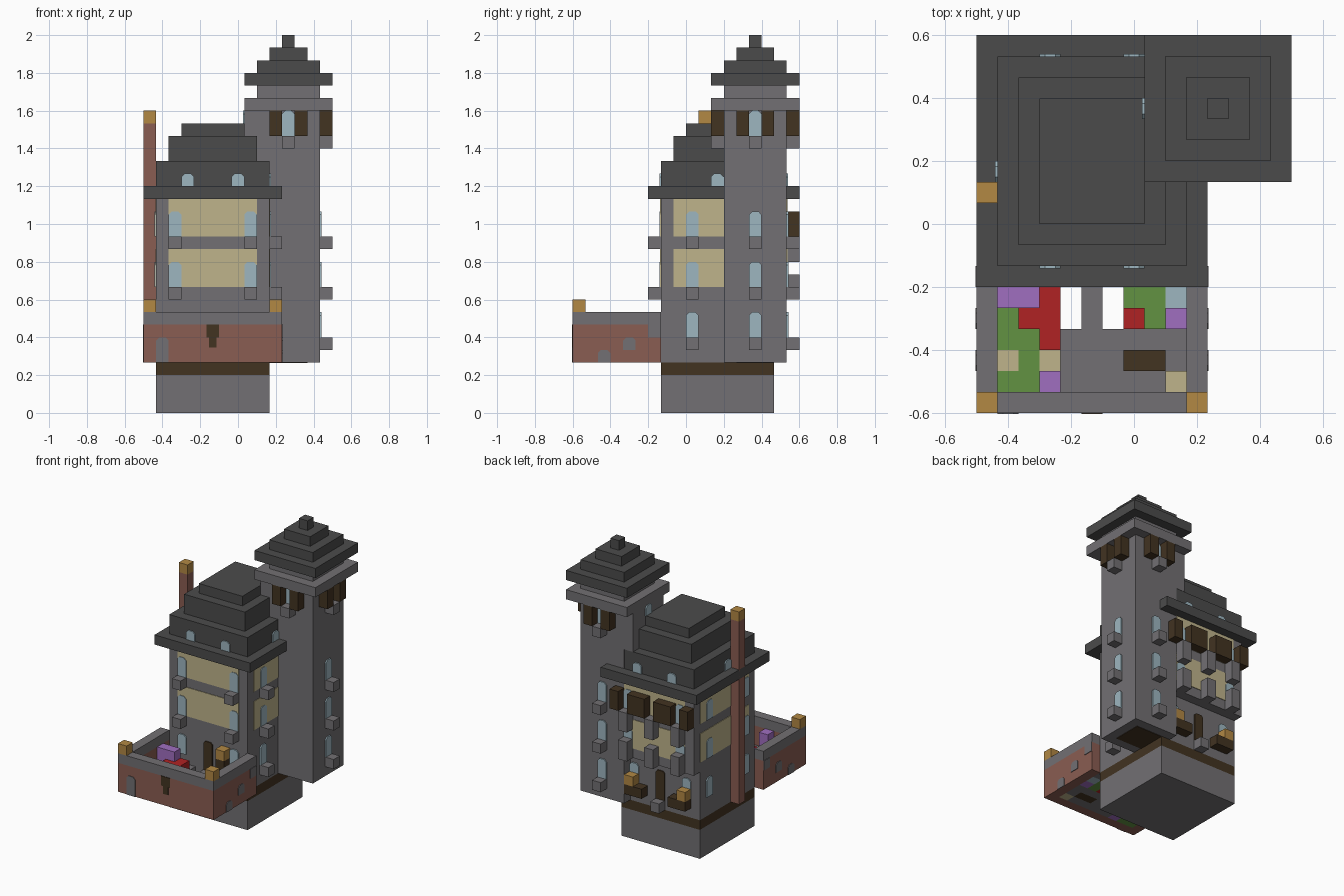
import bpy
import bmesh

if "Cube" in bpy.data.objects:
    bpy.data.objects.remove(bpy.data.objects["Cube"])

UNIT = 1 / 15          # one building block
W, D = 7.5, 9          # half width and half depth in blocks


def material(name, rgb):
    def linear(c):
        c /= 255
        return c / 12.92 if c < 0.04 else ((c + 0.055) / 1.055) ** 2.4
    col = [linear(c) for c in rgb] + [1]
    m = bpy.data.materials.new(name)
    m.use_nodes = True
    m.diffuse_color = col
    m.node_tree.nodes["Principled BSDF"].inputs["Base Color"].default_value = col
    return m


stone = material("stone grey", (114, 112, 115))
slate = material("dark slate", (75, 75, 75))
wood = material("dark wood", (66, 51, 33))
plaster = material("beige plaster", (191, 180, 139))
glass = material("pale blue glass", (158, 182, 192))
brick = material("red brown brick", (138, 93, 82))
lamp = material("amber", (178, 136, 68))
purple = material("purple", (160, 110, 192))
red = material("red", (176, 34, 36))
green = material("green", (98, 146, 66))


def build(name, mat, bm):
    for v in bm.verts:
        v.co = ((v.co.x - W) * UNIT, (v.co.y - D) * UNIT, v.co.z * UNIT)
    bmesh.ops.recalc_face_normals(bm, faces=bm.faces)
    me = bpy.data.meshes.new(name)
    bm.to_mesh(me)
    bm.free()
    me.materials.append(mat)
    ob = bpy.data.objects.new(name, me)
    bpy.context.collection.objects.link(ob)
    return ob


def box(name, mat, x, y, z):
    """Box from (low, high) ranges in block units."""
    bm = bmesh.new()
    bmesh.ops.create_cube(bm, size=1)
    for v in bm.verts:
        v.co = [r[0] + (c + 0.5) * (r[1] - r[0]) for c, r in zip(v.co, (x, y, z))]
    return build(name, mat, bm)


def cell(name, mat, i, j, z):
    return box(name, mat, (i, i + 1), (j, j + 1), z)


def plate(name, mat, side, wall, a, z, thick=0.06, arch=0.0):
    """Thin painted panel on a wall; arch cuts the upper corners."""
    (a0, a1), (z0, z1) = a, z
    pts = [(a0, z0), (a1, z0), (a1, z1 - arch), (a1 - arch, z1), (a0 + arch, z1), (a0, z1 - arch)]
    if not arch:
        pts = [(a0, z0), (a1, z0), (a1, z1), (a0, z1)]
    sign = 1 if side in ("right", "back") else -1

    def place(p, d):
        off = wall + sign * d
        return (p[0], off, p[1]) if side in ("front", "back") else (off, p[0], p[1])
    bm = bmesh.new()
    base = bm.faces.new([bm.verts.new(place(p, 0)) for p in pts])
    ext = bmesh.ops.extrude_face_region(bm, geom=[base])["geom"]
    for v in ext:
        if isinstance(v, bmesh.types.BMVert):
            if side in ("front", "back"):
                v.co.y += sign * thick
            else:
                v.co.x += sign * thick
    return build(name, mat, bm)


def window(side, wall, a, z, sill=True, height=2):
    plate(side + "_window", glass, side, wall, (a, a + 1), (z, z + height), 0.12, 0.25)
    if sill:
        low = wall if side in ("right", "back") else wall - 1
        i, j = (a, low) if side in ("front", "back") else (low, a)
        cell(side + "_sill", stone, i, j, (z - 1, z))


# Plinth and main house, the back upper storeys overhanging
box("plinth", stone, (1, 10), (7, 16), (0, 3))
box("plinth_belt", wood, (1, 10), (7, 16), (3, 4))
box("ground_storey", stone, (1, 10), (7, 16), (4, 9))
box("upper_storeys", stone, (1, 10), (7, 17), (9, 17))

# Plaster panels
for z in ((10, 13), (14, 17)):
    plate("front_panel", plaster, "front", 7, (2, 9), z)
    plate("right_panel", plaster, "right", 10, (8, 12), z)
    plate("left_panel", plaster, "left", 1, (8, 16), z)
    plate("back_panel", plaster, "back", 17, (2, 9), z)

# House windows with sills
for z in (10, 14):
    for i in (2, 8):
        window("front", 7, i, z)
        window("back", 17, i, z, False)
    window("right", 10, 9, z)
    for j in (8, 14):
        window("left", 1, j, z, False)
window("right", 10, 9, 6)
for j in (8, 14):
    window("left", 1, j, 6, False)
for i in (2, 8):
    window("front", 7, i, 6, False)
    window("back", 16, i, 6, False)

# Back balconies, brackets, door and planters
for i in (2, 5, 8):
    for z in (9, 12):
        cell("back_bracket", stone, i, 17, (z, z + 2))
for x in ((1, 2), (3, 5), (6, 8), (9, 10)):
    box("back_shutter", wood, x, (17, 18), (14, 16))
plate("back_door", wood, "back", 16, (5, 6), (5, 8), 0.12, 0.2)
cell("back_step", stone, 5, 16, (4, 5))
for x, i in (((2, 4), 2), ((7, 9), 8)):
    box("planter", wood, x, (16, 17), (5, 6))
    cell("planter_lamp", lamp, i, 16, (6, 7))

# Stepped main roof
box("roof_eave", slate, (0, 11), (6, 18), (17, 18))
for n, (z0, z1) in enumerate(((18, 20), (20, 22), (22, 23))):
    box("roof_tier", slate, (1 + n, 10 - n), (7 + n, 16.97 - n), (z0, z1))
for i in (3, 7):
    window("front", 7, i, 18, False, 1)
    window("back", 16.97, i, 18, False, 1)
window("right", 10, 11, 18, False, 1)
window("left", 1, 11, 18, False, 1)

# Chimney
cell("chimney", brick, 0, 10, (4, 23))
cell("chimney_cap", lamp, 0, 10, (23, 24))

# Tower shaft
box("tower", stone, (9, 14), (12, 17), (4, 26))
box("tower_underside", wood, (10, 13), (13, 16), (3.95, 4))
box("tower_side_wall", stone, (8, 9), (12, 17), (20, 24))
window("left", 8, 14, 23, False, 1)
for z in (6, 10, 14, 22):
    window("right", 14, 14, z)
    window("back", 17, 11, z)
window("front", 12, 11, 22)

# Tower brackets under the gallery
for k in (-1, 1):
    cell("gallery_bracket", wood, 11 + k, 11, (22, 24))
    cell("gallery_bracket", wood, 11 + k, 17, (22, 24))
    cell("gallery_bracket", wood, 14, 14 + k, (22, 24))

# Tower gallery and stepped roof
box("gallery", stone, (8, 15), (11, 18), (24, 25))
for n in range(4):
    box("tower_roof_tier", slate, (8 + n, 15 - n), (11 + n, 18 - n), (26 + n, 27 + n))

# Courtyard floor and garden, rows from back to front
key = {"-": (stone, 5), "P": (purple, 7), "R": (red, 6), "G": (green, 5.5),
       "B": (glass, 5.5), "S": (plaster, 5.5), "W": (wood, 6)}
rows = ["---x-x---", "PPRx-xGGB", "GRRx-xRGP", "GGR------", "SGS---WW-", "GGP-----S"]
for r, row in enumerate(rows):
    for c, ch in enumerate(row):
        if ch in key:
            mat, top = key[ch]
            cell("courtyard_" + mat.name.replace(" ", "_"), mat, c + 1, 6 - r, (4, top))
cell("lamp_post", wood, 7, 6, (5, 7))
cell("lamp_post_light", lamp, 7, 6, (7, 8))
plate("front_door", wood, "front", 7, (5, 6), (5, 8), 0.12, 0.2)

# Courtyard walls with stone coping and corner lamps
box("front_wall", brick, (0, 11), (0, 1), (4, 7))
box("front_coping", stone, (0, 11), (0, 1), (7, 8))
for side, i, wall in (("left", 0, 0), ("right", 10, 11)):
    box(side + "_wall", brick, (i, i + 1), (1, 7), (4, 7))
    box(side + "_coping", stone, (i, i + 1), (1, 7), (7, 8))
    cell(side + "_corner_lamp", lamp, i, 0, (8, 9))
    plate(side + "_stone", stone, side, wall, (2, 3), (4, 5), 0.06, 0.25)
    plate(side + "_stone", stone, side, wall, (4, 5), (5, 6), 0.06, 0.25)
    plate(side + "_stone", stone, side, wall, (6, 7), (6, 7))
plate("front_stone", stone, "front", 0, (1, 2), (4, 6), 0.06, 0.25)
plate("gate_plaque", wood, "front", 0, (5, 6), (6, 7))
plate("gate_plaque_foot", wood, "front", 0, (5.2, 5.8), (5.2, 6))
